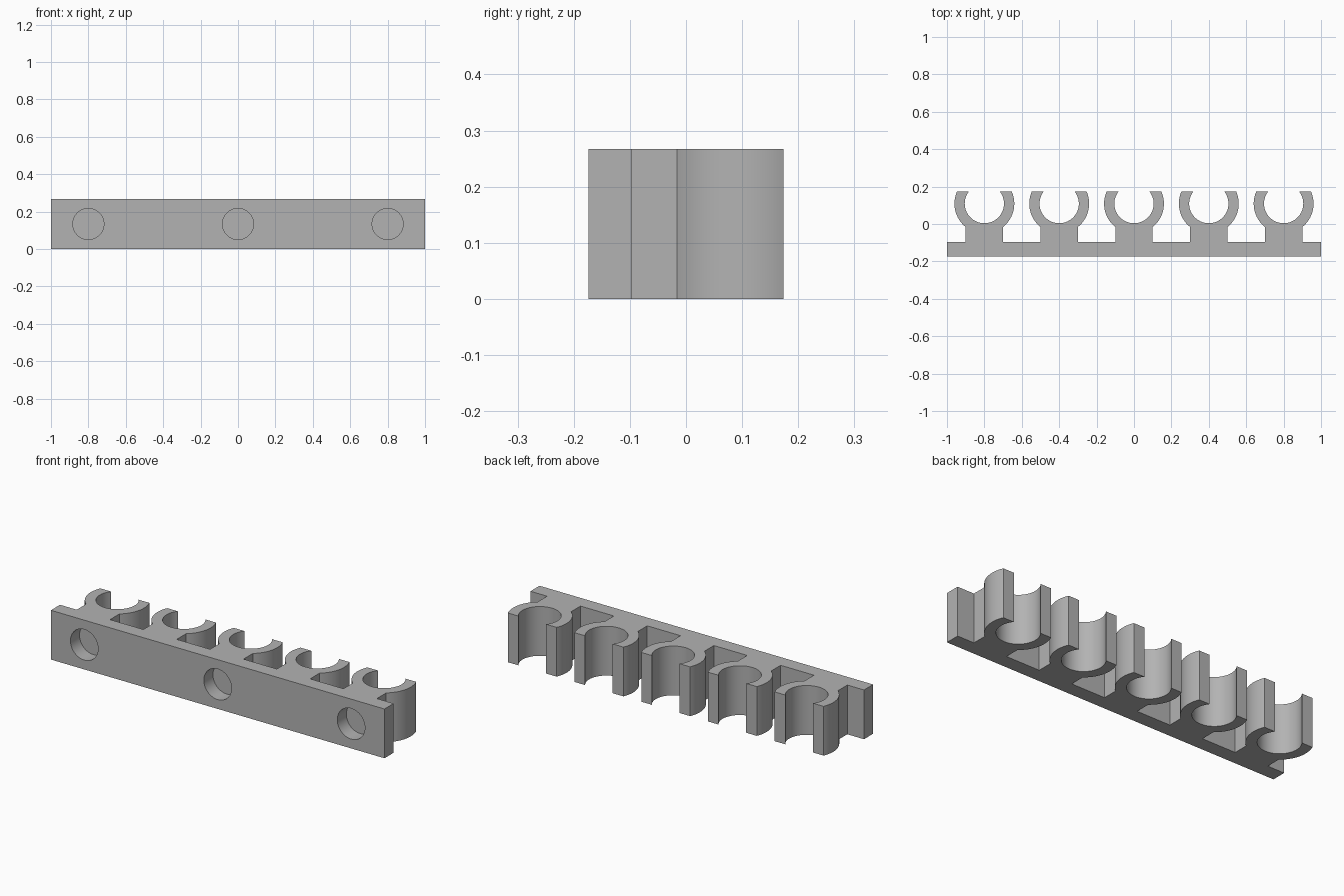
import bpy, bmesh
from math import sin, cos, asin, acos, pi
from mathutils import Matrix

cube = bpy.data.objects.get("Cube")
if cube:
    bpy.data.objects.remove(cube)

HEIGHT, BACK, PLATE, TIP = 0.267, -0.174, -0.096, 0.174
CENTRE_Y, OUTER, INNER, NECK = 0.109, 0.16, 0.105, 0.10
PITCH, HOLE_R, HOLE_DEPTH = 0.4, 0.083, 0.078

grey = bpy.data.materials.new("plain grey")
grey.use_nodes = True
colour = (0.45, 0.45, 0.45, 1)
grey.diffuse_color = colour
grey.node_tree.nodes["Principled BSDF"].inputs["Base Color"].default_value = colour


def arc(x, radius, start, end, steps):
    angles = [start + (end - start) * i / steps for i in range(steps + 1)]
    return [(x + radius * cos(a), CENTRE_Y + radius * sin(a)) for a in angles]


def clip_outline(x):
    """Neck and open ring, traced from the right foot to the left foot."""
    foot = -acos(NECK / OUTER)
    tip_out = asin((TIP - CENTRE_Y) / OUTER)
    tip_in = asin((TIP - CENTRE_Y) / INNER)
    return ([(x + NECK, PLATE)]
            + arc(x, OUTER, foot, tip_out, 24)
            + arc(x, INNER, tip_in, -pi - tip_in, 48)
            + arc(x, OUTER, pi - tip_out, pi - foot, 24)
            + [(x - NECK, PLATE)])


# Rack: plate and five clips extruded from one outline
outline = [(-1, PLATE), (-1, BACK), (1, BACK), (1, PLATE)]
for i in range(2, -3, -1):
    outline += clip_outline(i * PITCH)
bm = bmesh.new()
face = bm.faces.new([bm.verts.new((x, y, 0)) for x, y in outline])
top = bmesh.ops.extrude_face_region(bm, geom=[face])["geom"]
bmesh.ops.translate(bm, vec=(0, 0, HEIGHT),
                    verts=[v for v in top if isinstance(v, bmesh.types.BMVert)])
bmesh.ops.recalc_face_normals(bm, faces=bm.faces)
mesh = bpy.data.meshes.new("clip_rack")
bm.to_mesh(mesh)
bm.free()
mesh.materials.append(grey)
rack = bpy.data.objects.new("clip_rack", mesh)
bpy.context.collection.objects.link(rack)

# Round recesses in the front face
bm = bmesh.new()
for x in (-2 * PITCH, 0, 2 * PITCH):
    place = Matrix.Translation((x, BACK, HEIGHT / 2)) @ Matrix.Rotation(pi / 2, 4, "X")
    bmesh.ops.create_cone(bm, cap_ends=True, segments=64, radius1=HOLE_R,
                          radius2=HOLE_R, depth=2 * HOLE_DEPTH, matrix=place)
cut_mesh = bpy.data.meshes.new("recess_cutter")
bm.to_mesh(cut_mesh)
bm.free()
cut_mesh.materials.append(grey)
cutter = bpy.data.objects.new("recess_cutter", cut_mesh)
bpy.context.collection.objects.link(cutter)
cutter.hide_render = True
cutter.hide_set(True)

bpy.context.view_layer.objects.active = rack
rack.select_set(True)
cut = rack.modifiers.new("recesses", "BOOLEAN")
cut.operation, cut.solver, cut.object = "DIFFERENCE", "EXACT", cutter
bpy.ops.object.modifier_apply(modifier=cut.name)
bpy.data.objects.remove(cutter)
bpy.ops.object.shade_smooth_by_angle()
